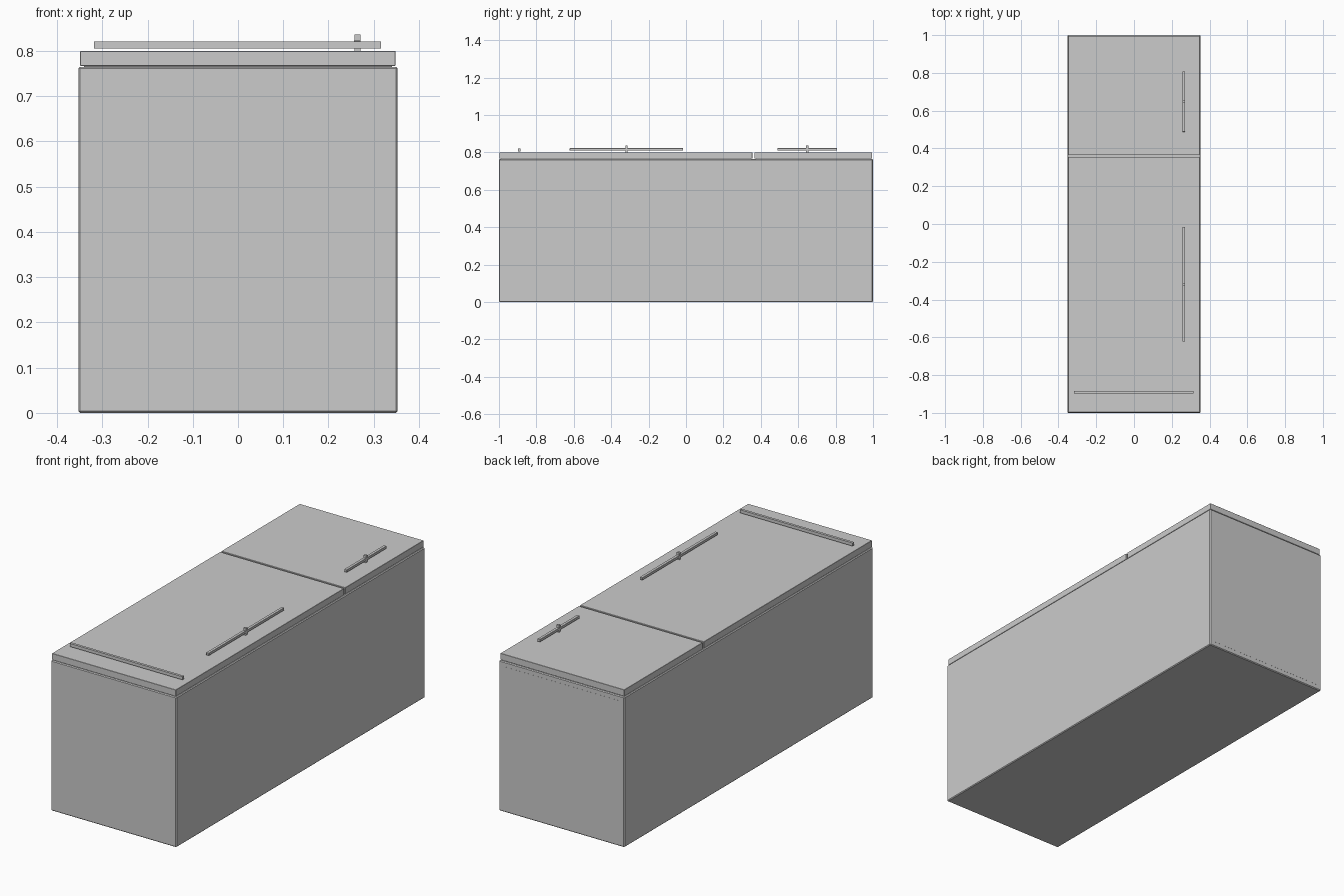
import bpy

if "Cube" in bpy.data.objects:
    bpy.data.objects.remove(bpy.data.objects["Cube"])


def box(name, x, y, z, bevel=0.0):
    """Box from (min, max) ranges, with an optional small chamfer."""
    bpy.ops.mesh.primitive_cube_add(size=1)
    ob = bpy.context.object
    ob.name = name
    ob.location = [(r[0] + r[1]) / 2 for r in (x, y, z)]
    ob.scale = [r[1] - r[0] for r in (x, y, z)]
    bpy.ops.object.transform_apply(location=True, scale=True)
    if bevel:
        m = ob.modifiers.new("chamfer", 'BEVEL')
        m.width = bevel
        m.segments = 1
    return ob


# Cabinet lying on its back
box("cabinet", (-0.353, 0.353), (-1.0, 0.9995), (0.0, 0.765), 0.004)
box("end_panel", (-0.33, 0.33), (0.99, 1.0), (0.025, 0.74))

# Door seals and doors
for name, y0, y1 in (("large_door", -0.997, 0.355), ("small_door", 0.365, 0.995)):
    box(name + "_seal", (-0.34, 0.34), (y0 + 0.008, y1 - 0.008), (0.76, 0.77))
    box(name, (-0.349, 0.348), (y0, y1), (0.767, 0.80), 0.001)

# Long handles, each held by a central post
for name, y0, y1 in (("large_handle", -0.622, -0.015), ("small_handle", 0.488, 0.808)):
    mid = (y0 + y1) / 2
    box(name, (0.256, 0.271), (y0, y1), (0.810, 0.823), 0.001)
    box(name + "_post", (0.257, 0.271), (mid - 0.006, mid + 0.006), (0.80, 0.836))

# Trim bar across the foot of the large door
box("lower_trim_bar", (-0.318, 0.316), (-0.898, -0.885), (0.805, 0.821))
